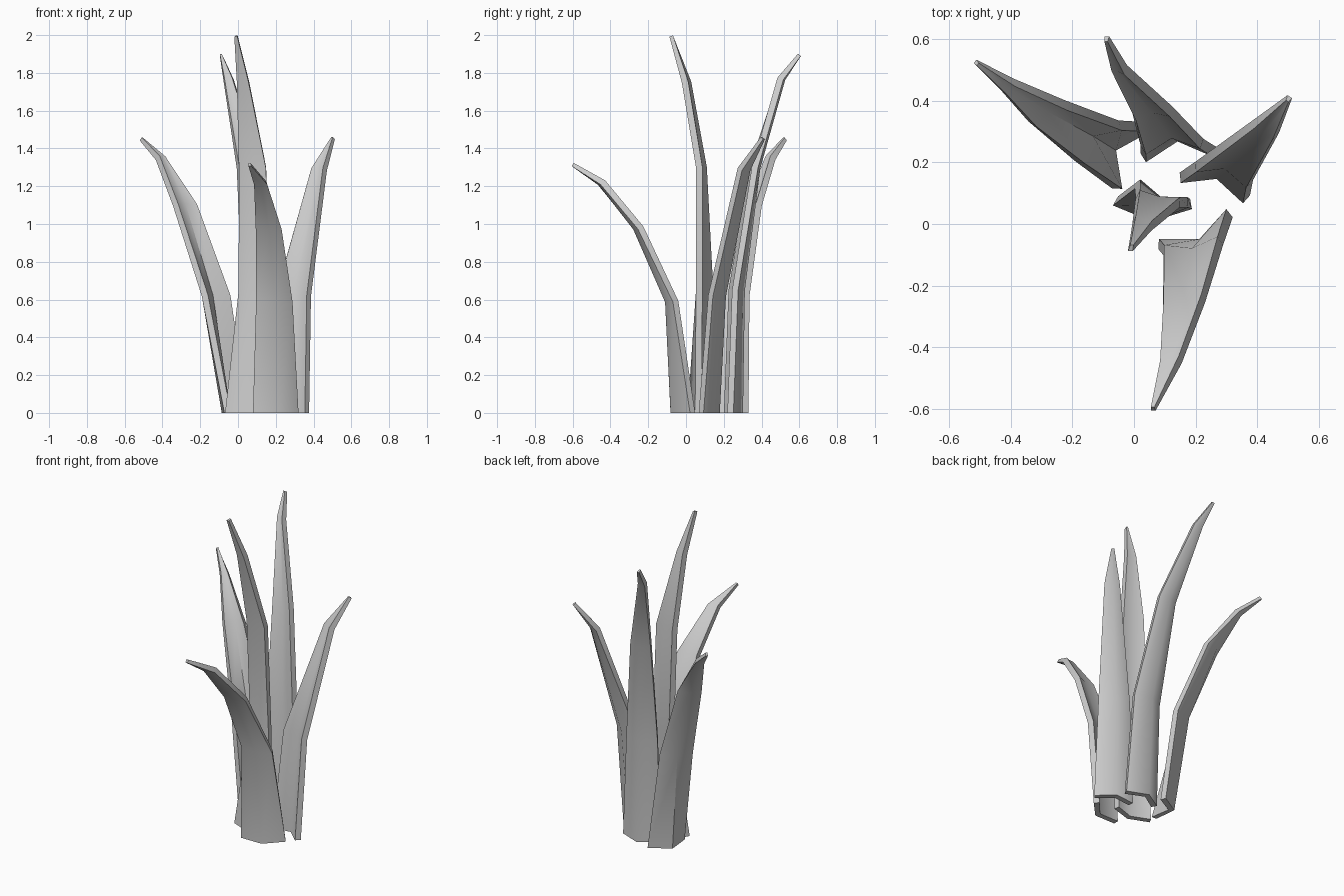
import bpy, bmesh
from mathutils import Vector

THICK = 0.034


def leaf(name, rows):
    """Blade from rows of (z, edge1 x, y, edge2 x, y, outward bulge of the midrib)."""
    bm = bmesh.new()
    grid = []
    for z, ax, ay, bx, by, bulge in rows:
        a, b = Vector((ax, ay, z)), Vector((bx, by, z))
        d = b - a
        out = Vector((d.y, -d.x, 0)).normalized()
        grid.append([bm.verts.new(p) for p in (a, (a + b) / 2 + out * bulge, b)])
    for lo, hi in zip(grid, grid[1:]):
        for i in range(2):
            bm.faces.new((lo[i], lo[i + 1], hi[i + 1], hi[i]))
    bm.normal_update()

    # thicken along the normals, keeping the foot flat on the ground
    rings = []
    for k, row in enumerate(grid):
        t = THICK * (0.6 if k == len(grid) - 1 else 1)
        outer, inner = [], []
        for v in row:
            n = v.normal.copy()
            if k == 0:
                n.z = 0
                n.normalize()
            outer.append(v.co + n * t / 2)
            inner.append(v.co - n * t / 2)
        rings.append(outer + inner[::-1])
    bm.clear()
    rings = [[bm.verts.new(p) for p in r] for r in rings]
    for lo, hi in zip(rings, rings[1:]):
        for i in range(6):
            j = (i + 1) % 6
            bm.faces.new((lo[i], lo[j], hi[j], hi[i]))
    for r in (rings[0], rings[-1]):
        for i in range(2):
            bm.faces.new((r[i], r[i + 1], r[4 - i], r[5 - i]))
    bmesh.ops.recalc_face_normals(bm, faces=bm.faces)

    mesh = bpy.data.meshes.new(name)
    bm.to_mesh(mesh)
    bm.free()
    ob = bpy.data.objects.new(name, mesh)
    bpy.context.collection.objects.link(ob)
    bpy.ops.object.select_all(action='DESELECT')
    ob.select_set(True)
    bpy.context.view_layer.objects.active = ob
    bpy.ops.object.shade_smooth_by_angle(angle=0.9)


# short leaf arching to the front
leaf("front_leaf", [
    (0.00, 0.08, -0.065, 0.310, 0.035, 0.055),
    (0.59, 0.097, -0.085, 0.280, -0.055, 0.025),
    (0.98, 0.095, -0.26, 0.225, -0.24, 0.015),
    (1.22, 0.085, -0.455, 0.15, -0.44, 0.005),
    (1.315, 0.055, -0.60, 0.068, -0.60, 0)])

# leaf arching to the back left
leaf("left_leaf", [
    (0.00, 0.045, 0.315, -0.055, 0.115, 0.075),
    (0.62, -0.045, 0.32, -0.175, 0.20, 0.05),
    (1.10, -0.22, 0.385, -0.33, 0.325, 0.025),
    (1.35, -0.39, 0.46, -0.425, 0.43, 0.005),
    (1.45, -0.508, 0.528, -0.515, 0.518, 0)])

# leaf leaning to the right
leaf("right_leaf", [
    (0.00, 0.365, 0.08, 0.15, 0.15, 0.05),
    (0.62, 0.375, 0.13, 0.20, 0.185, 0.04),
    (1.29, 0.46, 0.285, 0.39, 0.325, 0.012),
    (1.455, 0.507, 0.402, 0.496, 0.41, 0)])

# tall leaf leaning to the back
leaf("back_leaf", [
    (0.00, 0.26, 0.235, 0.03, 0.215, 0.06),
    (0.65, 0.22, 0.26, 0.03, 0.24, 0.045),
    (1.30, 0.12, 0.365, 0.0, 0.35, 0.02),
    (1.77, -0.027, 0.50, -0.075, 0.51, 0.005),
    (1.895, -0.083, 0.60, -0.096, 0.60, 0)])

# tallest leaf in the centre, slightly twisted
leaf("centre_leaf", [
    (0.00, -0.06, 0.075, 0.185, 0.065, 0.045),
    (0.65, 0.012, 0.13, 0.175, 0.07, 0.03),
    (1.30, 0.012, 0.095, 0.148, 0.07, 0.01),
    (1.75, 0.0, 0.012, 0.058, -0.005, 0.005),
    (1.995, -0.016, -0.078, -0.003, -0.078, 0)])
